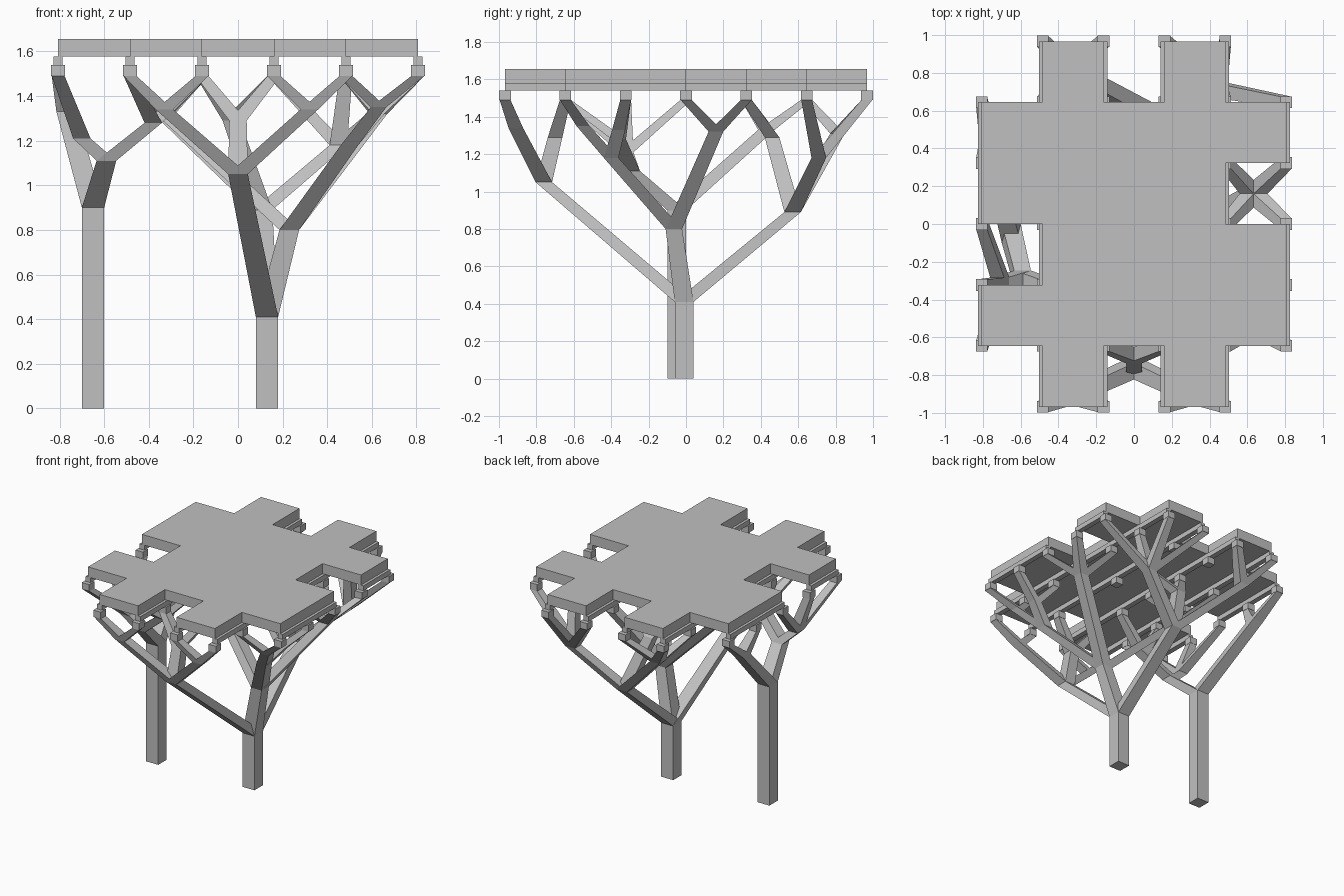
import bpy
import bmesh

default = bpy.data.objects.get("Cube")
if default:
    bpy.data.objects.remove(default, do_unlink=True)

PITCH = 0.3225            # spacing of the support grid
TIP_Z, CAP_TOP = 1.49, 1.54
BEAM_TOP, DECK_TOP = 1.578, 1.655

grey = bpy.data.materials.new("concrete grey")
grey.use_nodes = True
colour = (0.53, 0.53, 0.53, 1)
grey.diffuse_color = colour
grey.node_tree.nodes["Principled BSDF"].inputs["Base Color"].default_value = colour


def finish(name, bm):
    bmesh.ops.recalc_face_normals(bm, faces=bm.faces[:])
    mesh = bpy.data.meshes.new(name)
    bm.to_mesh(mesh)
    bm.free()
    mesh.materials.append(grey)
    obj = bpy.data.objects.new(name, mesh)
    bpy.context.collection.objects.link(obj)
    return obj


def node(i, j, z=TIP_Z):
    return ((i - 2.5) * PITCH, (j - 3) * PITCH, z)


def loft(bm, low, high, w0, w1):
    """Sheared square prism with level ends."""
    rings = []
    for (x, y, z), w in ((low, w0 / 2), (high, w1 / 2)):
        rings.append([bm.verts.new((x + sx * w, y + sy * w, z))
                      for sx, sy in ((-1, -1), (1, -1), (1, 1), (-1, 1))])
    bottom, top = rings
    bm.faces.new(bottom[::-1])
    bm.faces.new(top)
    for k in range(4):
        n = (k + 1) % 4
        bm.faces.new((bottom[k], bottom[n], top[n], top[k]))


def box(bm, x0, x1, y0, y1, z0, z1):
    result = bmesh.ops.create_cube(bm, size=1)
    for v in result["verts"]:
        v.co = (x1 if v.co.x > 0 else x0,
                y1 if v.co.y > 0 else y0,
                z1 if v.co.z > 0 else z0)


WIDTHS = (0.1, 0.088, 0.078, 0.07, 0.06)


def grow(bm, base, children, level=0):
    """Each child is a grid tip (i, j) or a fork (point, children)."""
    for child in children:
        if isinstance(child[0], int):
            loft(bm, base, node(*child), WIDTHS[level], 0.058)
        else:
            point, rest = child
            loft(bm, base, point, WIDTHS[level], WIDTHS[level + 1])
            grow(bm, point, rest, level + 1)


# Branch layout of the large tree
front_limb = ((0, -0.76, 1.05), [
    ((-0.33, -0.91, 1.34), [(1, 0), (2, 0)]),
    ((0.32, -0.91, 1.34), [(3, 0), (4, 0)]),
    ((0, -0.7, 1.29), [(2, 1), (3, 1)])])
side_limb = ((0.23, -0.065, 0.8), [
    ((0.5, -0.4, 1.18), [
        ((0.63, -0.55, 1.35), [(5, 1), (4, 1)]),
        ((0.63, -0.36, 1.33), [(5, 2), (4, 2)])]),
    ((0.63, 0.16, 1.32), [(4, 3), (5, 3), (4, 4), (5, 4)]),
    ((-0.33, 0.16, 1.32), [(1, 3), (2, 3), (1, 4)])])
back_limb = ((0.11, 0.57, 0.89), [
    ((0.45, 0.71, 1.18), [(3, 6), (4, 6), (5, 5), (4, 5)]),
    ((-0.33, 0.81, 1.31), [(1, 6), (2, 6), (1, 5)]),
    ((-0.03, 0.46, 1.29), [(2, 4), (3, 4)])])

# Branch layout of the small tree
forward_limb = ((-0.59, -0.29, 1.11), [
    ((-0.7, -0.32, 1.21), [(0, 1), (0, 2), (0, 3)]),
    ((-0.38, -0.36, 1.28), [(1, 1), (1, 2), (2, 2)])])
rear_limb = ((-0.77, 0.43, 1.33), [(0, 4), (0, 5)])

trees = {
    "large": ((0.13, -0.01, 0.41), [front_limb, side_limb, back_limb]),
    "small": ((-0.65, -0.05, 0.9), [forward_limb, rear_limb]),
}
for label, (top, limbs) in trees.items():
    bm = bmesh.new()
    loft(bm, (top[0], top[1], 0), top, 0.1, 0.1)
    finish(label + "_trunk", bm)
    bm = bmesh.new()
    grow(bm, top, limbs)
    finish(label + "_branches", bm)

# Support beams running front to back, as grid spans per column
bm = bmesh.new()
spans = [(i, 0, 6) for i in range(1, 5)]
spans += [(0, 1, 2), (0, 3, 5), (5, 1, 3), (5, 4, 5)]
for i, j0, j1 in spans:
    x, y0, _ = node(i, j0)
    y1 = node(i, j1)[1]
    box(bm, x - 0.02, x + 0.02, y0, y1, CAP_TOP, BEAM_TOP)
finish("support_beams", bm)

# Square caps on every grid point under a beam
bm = bmesh.new()
for i, j0, j1 in spans:
    for j in range(j0, j1 + 1):
        loft(bm, node(i, j), node(i, j, CAP_TOP), 0.062, 0.062)
finish("branch_caps", bm)

# Deck slab: a grid with cells removed, then thickened
bm = bmesh.new()
removed = {(0, 0), (4, 0), (0, 5), (4, 5), (2, 0), (2, 5), (0, 2), (4, 3)}
corners = {(i, j): bm.verts.new(node(i, j, BEAM_TOP))
           for i in range(6) for j in range(7)}
for i in range(5):
    for j in range(6):
        if (i, j) not in removed:
            bm.faces.new([corners[i + a, j + b]
                          for a, b in ((0, 0), (1, 0), (1, 1), (0, 1))])
bmesh.ops.delete(bm, geom=[v for v in bm.verts if not v.link_faces], context="VERTS")
raised = bmesh.ops.extrude_face_region(bm, geom=bm.faces[:], use_keep_orig=True)
for v in raised["geom"]:
    if isinstance(v, bmesh.types.BMVert):
        v.co.z = DECK_TOP
bmesh.ops.recalc_face_normals(bm, faces=bm.faces[:])
bmesh.ops.dissolve_limit(bm, angle_limit=0.02, verts=bm.verts[:], edges=bm.edges[:])
finish("deck_slab", bm)
